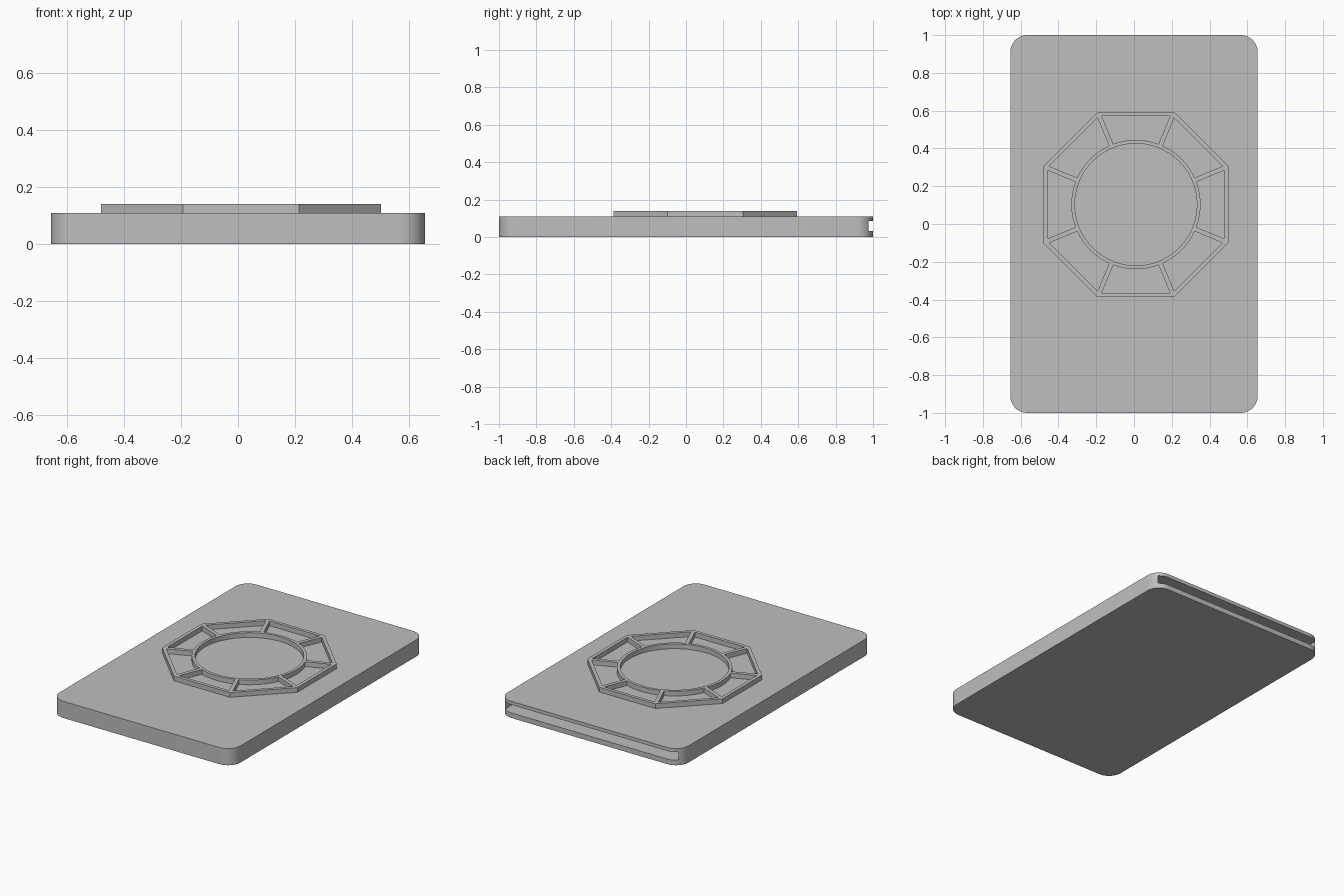
import bpy, bmesh, math
from math import sin, cos, tan, asin, radians

if "Cube" in bpy.data.objects:
    bpy.data.objects.remove(bpy.data.objects["Cube"])

BODY_TOP, FRAME_TOP = 0.109, 0.14
CX, CY = 0.01, 0.103              # centre of the octagonal frame
APOTHEM, RIM = 0.49, 0.022        # frame half width and rim thickness
R_IN, R_OUT = 0.323, 0.342        # round inner ring
HALF_RIB = 0.012
STEP = radians(45)

grey = bpy.data.materials.new("light_grey")
grey.diffuse_color = (0.52, 0.52, 0.52, 1)
grey.use_nodes = True
grey.node_tree.nodes["Principled BSDF"].inputs["Base Color"].default_value = grey.diffuse_color


def prisms(name, outlines, z0, z1):
    """One object made of upright prisms, one per outline."""
    bm = bmesh.new()
    for pts in outlines:
        low = [bm.verts.new((x, y, z0)) for x, y in pts]
        top = [bm.verts.new((x, y, z1)) for x, y in pts]
        bm.faces.new(low[::-1])
        bm.faces.new(top)
        for i in range(len(pts)):
            j = (i + 1) % len(pts)
            bm.faces.new((low[i], low[j], top[j], top[i]))
    bmesh.ops.recalc_face_normals(bm, faces=bm.faces)
    mesh = bpy.data.meshes.new(name)
    bm.to_mesh(mesh)
    bm.free()
    mesh.materials.append(grey)
    obj = bpy.data.objects.new(name, mesh)
    bpy.context.collection.objects.link(obj)
    return obj


def cut(obj, cutter):
    mod = obj.modifiers.new("cut", 'BOOLEAN')
    mod.operation, mod.solver, mod.object = 'DIFFERENCE', 'EXACT', cutter
    select(obj)
    bpy.ops.object.modifier_apply(modifier=mod.name)
    bpy.data.objects.remove(cutter)


def select(obj):
    bpy.ops.object.select_all(action='DESELECT')
    obj.select_set(True)
    bpy.context.view_layer.objects.active = obj


def rounded_rect(hx, hy, r, seg=10):
    pts = []
    for k, (sx, sy) in enumerate([(1, 1), (-1, 1), (-1, -1), (1, -1)]):
        for i in range(seg + 1):
            a = radians(90) * (k + i / seg)
            pts.append((sx * (hx - r) + r * cos(a), sy * (hy - r) + r * sin(a)))
    return pts


def circle(r, n, phase=0.0):
    return [(CX + r * cos(phase + math.tau * i / n),
             CY + r * sin(phase + math.tau * i / n)) for i in range(n)]


def cell(k, seg=8):
    """Opening between two ribs: straight outside, curved inside."""
    a, h = STEP / 2, HALF_RIB
    x = APOTHEM - RIM
    y = (x - h * sin(a)) / cos(a) * sin(a) - h * cos(a)
    half = a - asin(h / R_OUT)
    pts = [(x, -y), (x, y)]
    for i in range(seg + 1):
        t = half * (1 - 2 * i / seg)
        pts.append((R_OUT * cos(t), R_OUT * sin(t)))
    c, s = cos(k * STEP), sin(k * STEP)
    return [(CX + c * px - s * py, CY + s * px + c * py) for px, py in pts]


# Flat case with a deep card slot open at the back
case = prisms("case", [rounded_rect(0.655, 1.0, 0.09)], 0, BODY_TOP)
slot = [(-0.627, -0.974), (0.627, -0.974), (0.627, 1.1), (-0.627, 1.1)]
cut(case, prisms("slot_cutter", [slot], 0.033, 0.086))

# Raised octagonal frame with ribs and a round inner ring
octagon = circle(APOTHEM / cos(STEP / 2), 8, STEP / 2)
frame = prisms("octagon_frame", [octagon], BODY_TOP, FRAME_TOP)
holes = [cell(k) for k in range(8)] + [circle(R_IN, 72)]
cut(frame, prisms("frame_cutter", holes, 0.05, 0.2))

# Drop the hidden underside of the frame
bm = bmesh.new()
bm.from_mesh(frame.data)
under = [f for f in bm.faces if f.normal.z < -0.9]
bmesh.ops.delete(bm, geom=under, context='FACES')
bm.to_mesh(frame.data)
bm.free()

for obj in (case, frame):
    select(obj)
    bpy.ops.object.shade_smooth_by_angle(angle=radians(30))
